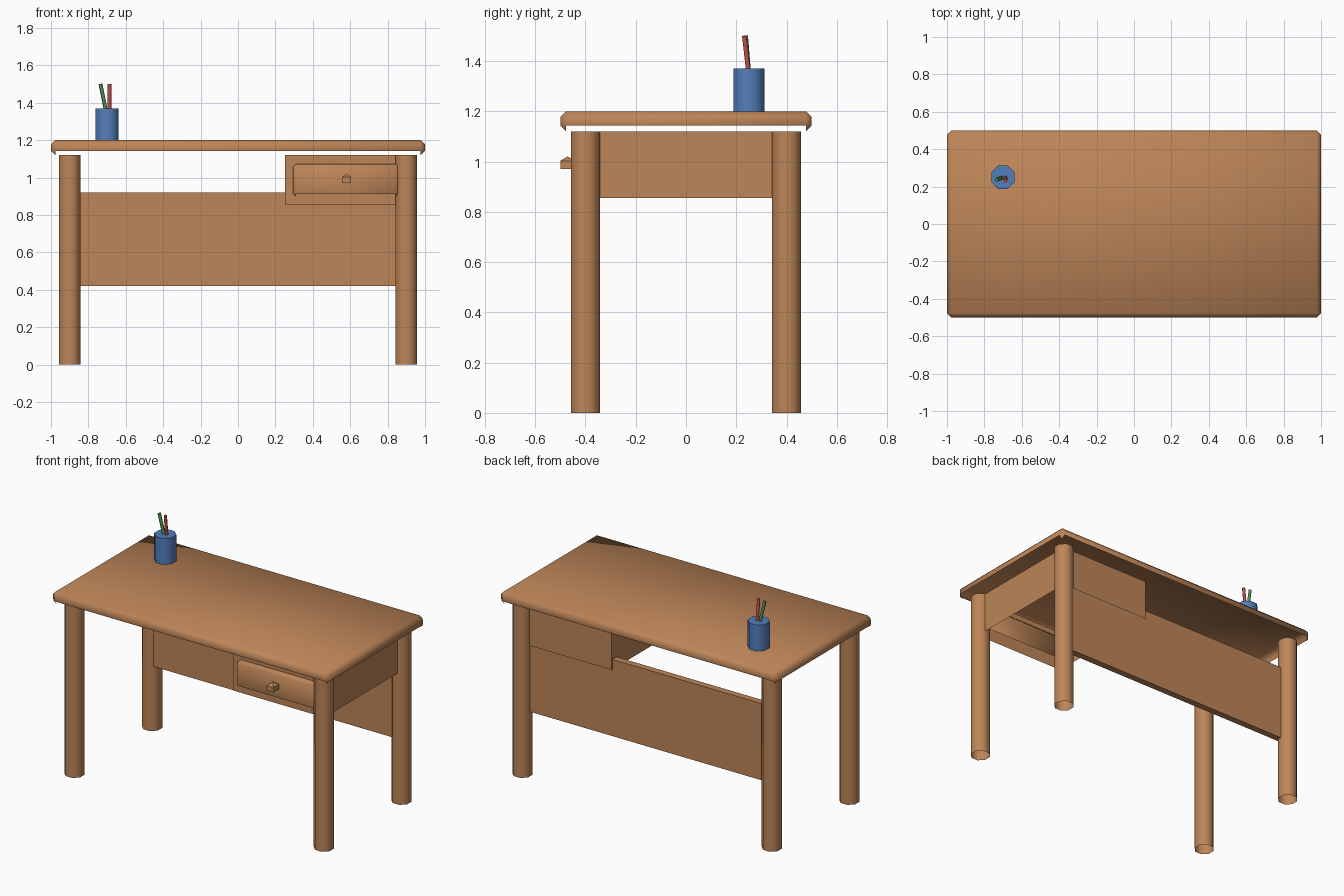
import bpy, bmesh, math
from mathutils import Vector, Matrix

if "Cube" in bpy.data.objects:
    bpy.data.objects.remove(bpy.data.objects["Cube"])


def material(name, rgb):
    m = bpy.data.materials.new(name)
    m.diffuse_color = (*rgb, 1.0)
    m.use_nodes = True
    m.node_tree.nodes["Principled BSDF"].inputs["Base Color"].default_value = m.diffuse_color
    return m


WOOD = material("warm wood", (0.51, 0.235, 0.097))
BLUE = material("cup blue", (0.085, 0.21, 0.49))
GREEN = material("pencil green", (0.08, 0.29, 0.08))
RED = material("pencil red", (0.53, 0.08, 0.07))


def finish(name, bm, mat, smooth=False):
    me = bpy.data.meshes.new(name)
    bm.to_mesh(me)
    bm.free()
    me.materials.append(mat)
    for p in me.polygons:
        p.use_smooth = smooth
    ob = bpy.data.objects.new(name, me)
    bpy.context.collection.objects.link(ob)
    return ob


def box_bm(lo, hi):
    lo, hi = Vector(lo), Vector(hi)
    bm = bmesh.new()
    bmesh.ops.create_cube(bm, size=1)
    size = hi - lo
    for v in bm.verts:
        v.co = Vector(a * b for a, b in zip(v.co, size)) + (lo + hi) / 2
    bm.normal_update()
    return bm


def board(name, lo, hi, bevel):
    """Soft-edged board, open underneath, keeping the small corner facets."""
    bm = box_bm(lo, hi)
    bmesh.ops.bevel(bm, geom=bm.edges[:], offset=bevel, segments=1,
                    profile=0.5, affect='EDGES')
    bm.normal_update()
    under = [f for f in bm.faces if f.normal.z < -0.1 and len(f.verts) > 3]
    bmesh.ops.delete(bm, geom=under, context='FACES')
    return finish(name, bm, WOOD, True)


def rod(name, start, end, across, sides, mat, caps=True, smooth=True):
    """Prism between two points, with flat sides facing the axes."""
    start, end = Vector(start), Vector(end)
    axis = end - start
    r = across / 2 / math.cos(math.pi / sides)
    turn = axis.to_track_quat('Z', 'Y').to_matrix().to_4x4()
    if abs(axis.x) + abs(axis.y) < 1e-6:
        turn = Matrix.Identity(4)
    mat4 = (Matrix.Translation((start + end) / 2) @ turn
            @ Matrix.Rotation(math.pi / sides, 4, 'Z'))
    bm = bmesh.new()
    bmesh.ops.create_cone(bm, cap_ends=caps, segments=sides, radius1=r,
                          radius2=r, depth=axis.length, matrix=mat4)
    ob = finish(name, bm, mat, smooth)
    for p in ob.data.polygons:
        if len(p.vertices) > 4:
            p.use_smooth = False
    return ob


# Table top
board("table_top", (-1, -0.5, 1.12), (1, 0.5, 1.2), 0.023)

# Four legs, hollow at the ends
for sy, fb in ((-1, "front"), (1, "back")):
    for sx, lr in ((-1, "left"), (1, "right")):
        rod(f"{fb}_{lr}_leg", (sx * 0.9, sy * 0.4, 0), (sx * 0.9, sy * 0.4, 1.12),
            0.114, 8, WOOD, caps=False)

# Back panel between the legs
finish("back_panel", box_bm((-0.88, 0.358, 0.42), (0.88, 0.402, 0.92)), WOOD)

# Drawer case: four walls, open above and below
bm = box_bm((0.25, -0.41, 0.855), (0.91, 0.41, 1.12))
bmesh.ops.delete(bm, geom=[f for f in bm.faces if abs(f.normal.z) > 0.5],
                 context='FACES')
finish("drawer_case", bm, WOOD)

# Drawer front
board("drawer_front", (0.295, -0.442, 0.9), (0.858, -0.38, 1.072), 0.013)

# Drawer knob: small block with a peaked top
bm = box_bm((0.557, -0.5, 0.97), (0.605, -0.435, 1.003))
top = [f for f in bm.faces if f.normal.z > 0.5]
peak = bmesh.ops.poke(bm, faces=top)["verts"][0]
peak.co = Vector((0.581, -0.472, 1.02))
finish("drawer_knob", bm, WOOD)

# Pencil cup and pencils
rod("pencil_cup", (-0.7, 0.25, 1.2), (-0.7, 0.25, 1.37), 0.124, 8, BLUE)
rod("green_pencil", (-0.703, 0.25, 1.34), (-0.735, 0.237, 1.5), 0.018, 6, GREEN)
rod("red_pencil", (-0.687, 0.25, 1.34), (-0.687, 0.232, 1.5), 0.018, 6, RED)
